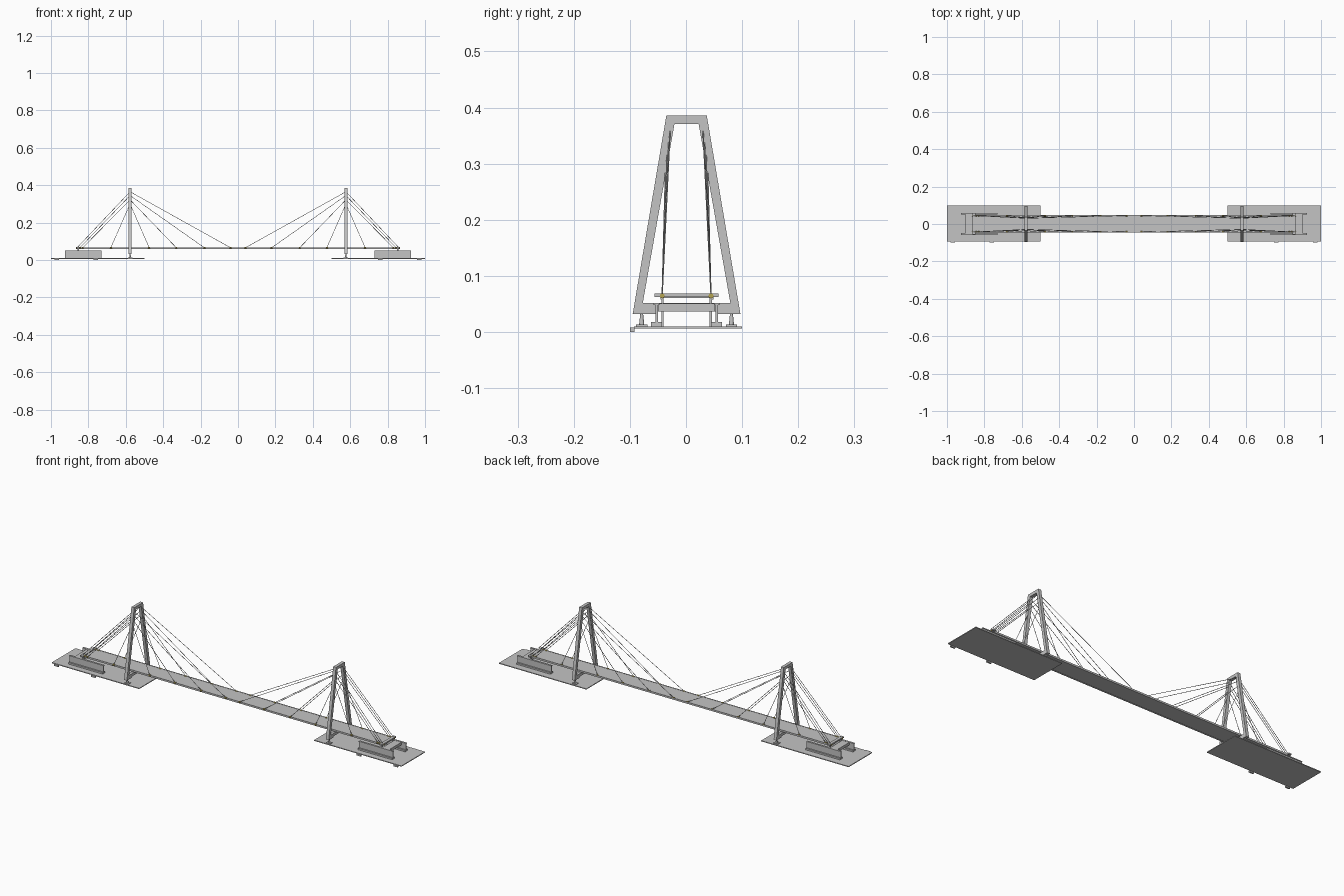
import bpy, bmesh
from mathutils import Vector

cube = bpy.data.objects.get("Cube")
if cube:
    bpy.data.objects.remove(cube, do_unlink=True)


def material(name, color):
    m = bpy.data.materials.new(name)
    m.diffuse_color = (*color, 1)
    m.use_nodes = True
    m.node_tree.nodes["Principled BSDF"].inputs["Base Color"].default_value = (*color, 1)
    return m


GREY = material("light grey", (0.55, 0.55, 0.55))
OLIVE = material("olive yellow", (0.45, 0.36, 0.08))
CY = 0.001  # centre line of the bridge


def finish(name, bm, mat):
    bmesh.ops.recalc_face_normals(bm, faces=bm.faces)
    me = bpy.data.meshes.new(name)
    bm.to_mesh(me)
    bm.free()
    me.materials.append(mat)
    ob = bpy.data.objects.new(name, me)
    bpy.context.collection.objects.link(ob)
    return ob


def boxes(name, spans, mat=GREY):
    """One object from (x0, x1, y0, y1, z0, z1) blocks."""
    bm = bmesh.new()
    for x0, x1, y0, y1, z0, z1 in spans:
        vs = bmesh.ops.create_cube(bm, size=1)["verts"]
        for v in vs:
            v.co = ((x0 + x1) / 2 + v.co.x * (x1 - x0),
                    (y0 + y1) / 2 + v.co.y * (y1 - y0),
                    (z0 + z1) / 2 + v.co.z * (z1 - z0))
    return finish(name, bm, mat)


def rods(name, segments, mat=GREY, sides=6):
    """One object from (start, end, radius at start, radius at end) rods."""
    bm = bmesh.new()
    for a, b, r0, r1 in segments:
        a, b = Vector(a), Vector(b)
        vs = bmesh.ops.create_cone(bm, cap_ends=True, segments=sides, radius1=r0,
                                   radius2=r1, depth=(b - a).length)["verts"]
        turn = (b - a).to_track_quat("Z", "Y")
        for v in vs:
            v.co = turn @ v.co + (a + b) / 2
    return finish(name, bm, mat)


def prism(name, outlines, x0, x1):
    """Extrude closed (y, z) outlines along x."""
    bm = bmesh.new()
    for pts in outlines:
        f = bm.faces.new([bm.verts.new((x0, y, z)) for y, z in pts])
        ext = bmesh.ops.extrude_face_region(bm, geom=[f])["geom"]
        for v in ext:
            if isinstance(v, bmesh.types.BMVert):
                v.co.x = x1
    return finish(name, bm, GREY)


# Road deck with thin edge beams
boxes("deck", [(-0.86, 0.86, CY - 0.045, CY + 0.047, 0.0605, 0.066)])
boxes("deck_edge_beams", [(-0.86, 0.86, y - 0.002, y + 0.002, 0.058, 0.067)
                          for y in (CY - 0.044, CY + 0.046)])

for label, s in (("right", -1), ("left", 1)):
    def sx(a, b):
        return tuple(sorted((s * a, s * b)))

    # Ground slab with small corner pegs
    boxes(label + "_ground_slab", [(*sx(0.5, 1.0), -0.093, 0.1, 0.006, 0.010)])
    boxes(label + "_slab_pegs", [(*sx(x - 0.012, x + 0.012), -0.1, -0.092, 0, 0.008)
                                 for x in (0.97, 0.76)])

    # A-frame tower: two leaning legs, top beam and lower cross beam
    tx = s * 0.577
    legs = [[(CY + k * y, z) for y, z in
             ((0.096, 0.032), (0.036, 0.386), (0.0215, 0.371), (0.078, 0.052),
              (0.055, 0.052), (0.055, 0.032))] for k in (-1, 1)]
    top = [(CY - 0.036, 0.386), (CY + 0.036, 0.386), (CY + 0.0215, 0.371), (CY - 0.0215, 0.371)]
    prism(label + "_tower", legs + [top], tx - 0.008, tx + 0.008)
    boxes(label + "_tower_cross_beam", [(tx - 0.007, tx + 0.007, CY - 0.056, CY + 0.056,
                                         0.037, 0.052)])

    # Tapered bearings and foot plates under the legs
    rods(label + "_tower_bearings", [((tx, CY + k * 0.080, 0.010), (tx, CY + k * 0.080, 0.033),
                                      0.005, 0.0025) for k in (-1, 1)], sides=12)
    boxes(label + "_tower_feet", [(tx - 0.012, tx + 0.012, CY + k * 0.080 - 0.010,
                                   CY + k * 0.080 + 0.010, 0.010, 0.013) for k in (-1, 1)])

    # Abutment walls: wide foot, thin web, narrow cap
    walls = []
    for k in (-1, 1):
        y = CY + k * 0.0535
        for half, z0, z1 in ((0.010, 0.010, 0.018), (0.0022, 0.018, 0.050), (0.005, 0.048, 0.052)):
            walls.append((*sx(0.73, 0.925), y - half, y + half, z0, z1))
    boxes(label + "_abutment_walls", walls)

    # End seat carrying the deck, with slim posts
    boxes(label + "_end_seat", [(*sx(0.86, 0.90), CY - 0.05, CY + 0.05, 0.037, 0.051)])
    boxes(label + "_end_posts", [(*sx(0.85, 0.858), CY + k * 0.043 - 0.002,
                                  CY + k * 0.043 + 0.002, 0.010, 0.062) for k in (-1, 1)])
    boxes(label + "_anchor_beam", [(*sx(0.848, 0.864), CY - 0.057, CY + 0.057, 0.062, 0.069)])

    # Stay cables fanning from the tower, with anchors at the deck
    stays, anchors = [], []
    fan = ((0.365, 0.04, 0.86), (0.345, 0.18, 0.845), (0.322, 0.33, 0.83), (0.30, 0.475, 0.68))
    for z, inner, outer in fan:
        y_top = 0.029 + (0.365 - z) * 0.13
        for k in (-1, 1):
            for x in (inner, outer):
                end = (s * x, CY + k * 0.0435, 0.066)
                stays.append(((tx, CY + k * y_top, z), end, 0.0012, 0.0012))
                anchors.append(((end[0] - 0.005, end[1], 0.0645),
                                (end[0] + 0.005, end[1], 0.0645), 0.0045, 0.0045))
    rods(label + "_stay_cables", stays)
    rods(label + "_cable_anchors", anchors, OLIVE, 10)
